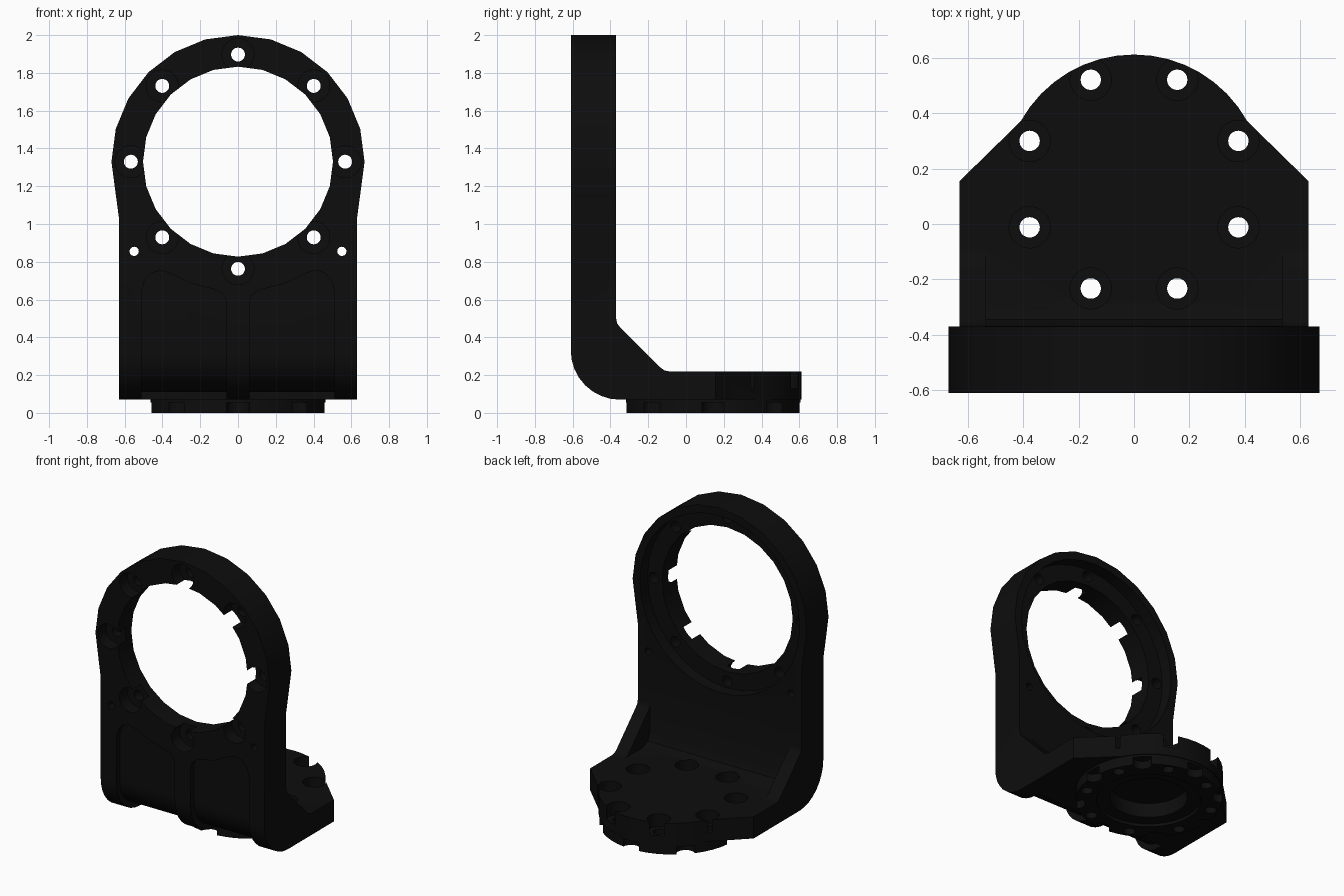
import bpy, bmesh
from math import sin, cos, radians, pi

if "Cube" in bpy.data.objects:
    bpy.data.objects.remove(bpy.data.objects["Cube"])


def arc(cx, cy, r, a0, a1, n):
    """Points along an arc, angles in degrees, ends included."""
    return [(cx + r * cos(radians(a0 + (a1 - a0) * i / n)),
             cy + r * sin(radians(a0 + (a1 - a0) * i / n))) for i in range(n + 1)]


def circle(cx, cy, r, n=20):
    return arc(cx, cy, r, 0, 360, n)[:-1]


def radial(cx, cy, dist, r, start, count=8, n=20):
    """Circles evenly spaced round a centre."""
    out = []
    for i in range(count):
        a = radians(start) + 2 * pi * i / count
        out.append(circle(cx + dist * cos(a), cy + dist * sin(a), r, n))
    return out


PLACE = {'X': lambda p, h: (h, p[0], p[1]),
         'Y': lambda p, h: (p[0], h, p[1]),
         'Z': lambda p, h: (p[0], p[1], h)}


def prism(name, outlines, axis, a, b):
    """Extrude one or more outlines along an axis from a to b."""
    bm = bmesh.new()
    for pts in outlines:
        lo = [bm.verts.new(PLACE[axis](p, a)) for p in pts]
        hi = [bm.verts.new(PLACE[axis](p, b)) for p in pts]
        bm.faces.new(lo)
        bm.faces.new(hi)
        for i in range(len(pts)):
            j = (i + 1) % len(pts)
            bm.faces.new((lo[i], lo[j], hi[j], hi[i]))
    bmesh.ops.recalc_face_normals(bm, faces=bm.faces)
    me = bpy.data.meshes.new(name)
    bm.to_mesh(me)
    bm.free()
    ob = bpy.data.objects.new(name, me)
    bpy.context.collection.objects.link(ob)
    return ob


def combine(target, tool, op):
    """Boolean the tool into the target and remove the tool."""
    bpy.context.view_layer.objects.active = target
    m = target.modifiers.new("bool", 'BOOLEAN')
    m.operation, m.solver, m.object = op, 'EXACT', tool
    bpy.ops.object.modifier_apply(modifier=m.name)
    bpy.data.objects.remove(tool)


def cut(outlines, axis, a, b):
    combine(bracket, prism("cutter", outlines, axis, a, b), 'DIFFERENCE')


RZ, BY = 1.33, 0.144      # ring centre height, flange centre depth

# L-shaped side profile with rounded heel and gusset slope
side = ([(-.61, 2.0)] + arc(-.35, .33, .26, 180, 270, 8) +
        [(.62, .07), (.62, .22), (-.09, .22), (-.115, .225), (-.135, .24),
         (-.35, .455), (-.365, .475), (-.37, .5), (-.37, 2.0)])
bracket = prism("bracket", [side], 'X', -.72, .72)

# Trim to the ring-topped front outline and the rounded flange plan
front = [(-.63, -.1), (.63, -.1), (.63, 1.03)] + arc(0, RZ, .67, -15, 195, 14) + [(-.63, 1.03)]
combine(bracket, prism("front_trim", [front], 'Y', -1, 1), 'INTERSECT')
plan = ([(-.8, -.8), (.8, -.8), (.8, .155), (.63, .155)] +
        arc(0, BY, .468, 29, 151, 16) + [(-.63, .155), (-.8, .155)])
combine(bracket, prism("plan_trim", [plan], 'Z', -1, 3), 'INTERSECT')

# Open the space between the two side gussets
cut([[(-.369, .6), (-.369, .3), (-.345, .245), (-.29, .221), (.02, .221), (.02, .6)]],
    'X', -.535, .535)

# Front pockets that follow the rounded heel
heel = [(-.57, 1.0)] + arc(-.35, .33, .22, 180, 270, 8) + [(-.335, .11), (-.335, 0), (-.7, 0), (-.7, 1.0)]
shape = [(.06, -.1), (.06, .59), (.075, .625), (.11, .65), (.25, .685), (.35, .735),
         (.41, .755), (.46, .74), (.495, .70), (.51, .64), (.51, -.1)]
for s in (-1, 1):
    pocket = prism("pocket", [heel], 'X', s * .02, s * .56)
    combine(pocket, prism("pocket_shape", [[(s * x, z) for x, z in shape]], 'Y', -.9, -.2), 'INTERSECT')
    combine(bracket, pocket, 'DIFFERENCE')

# Round boss under the flange
combine(bracket, prism("boss", [circle(0, BY, .462, 48)], 'Z', 0, .1), 'UNION')

# Ring bore, rear seat, screw holes and front counterbores
cut([circle(0, RZ, .503, 24)], 'Y', -.8, -.2)
cut([circle(0, RZ, .615, 32)], 'Y', -.455, -.2)
cut(radial(0, RZ, .567, .085, 0), 'Y', -.8, -.52)
cut(radial(0, RZ, .567, .037, 0) + [circle(s * .55, .855, .025, 12) for s in (-1, 1)],
    'Y', -.8, -.2)

# Flange holes, top counterbores, lower edge notches and centre bore
cut(radial(0, BY, .408, .075, 22.5), 'Z', .13, .35)
cut(radial(0, BY, .408, .037, 22.5), 'Z', -.1, .35)
cut(radial(0, BY, .46, .06, 0), 'Z', -.1, .07 - .015)
cut([circle(0, BY, .33, 32)], 'Z', -.1, .02)
cut([circle(0, BY, .245, 32)], 'Z', -.1, .12)

# Dark finish and shading
mat = bpy.data.materials.new("black_finish")
mat.diffuse_color = (.004, .004, .004, 1)
mat.use_nodes = True
mat.node_tree.nodes["Principled BSDF"].inputs["Base Color"].default_value = mat.diffuse_color
bracket.data.materials.clear()
bracket.data.materials.append(mat)
for p in bracket.data.polygons:
    p.material_index = 0
bpy.ops.object.select_all(action='DESELECT')
bracket.select_set(True)
bpy.context.view_layer.objects.active = bracket
bpy.ops.object.shade_smooth_by_angle(angle=radians(30))
